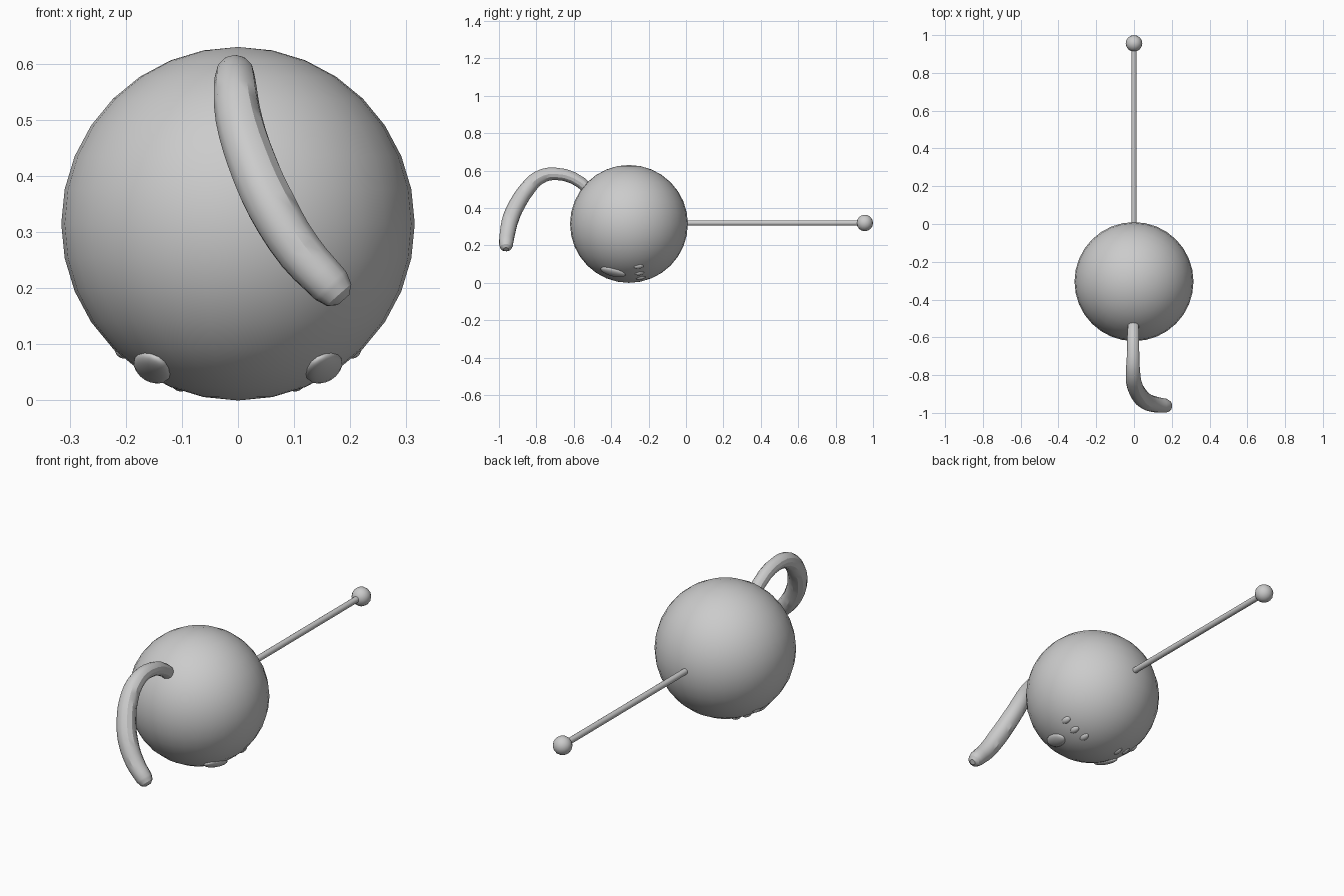
import bpy
from mathutils import Vector, Matrix

if "Cube" in bpy.data.objects:
    bpy.data.objects.remove(bpy.data.objects["Cube"], do_unlink=True)

CENTER = Vector((0, -0.305, 0.315))
RADIUS = 0.315


def finish(name):
    obj = bpy.context.object
    obj.name = name
    bpy.ops.object.shade_smooth_by_angle()
    return obj


def ball(name, location, radius, segments, rings):
    bpy.ops.mesh.primitive_uv_sphere_add(
        segments=segments, ring_count=rings, radius=radius, location=location)
    return finish(name)


def pad(name, x, y, z, size):
    """Flattened ellipsoid lying on the body, long axis running front to back."""
    normal = (Vector((x, y, z)) - CENTER).normalized()
    along = Vector((0, 1, 0))
    along = (along - normal * along.dot(normal)).normalized()
    across = along.cross(normal)
    obj = ball(name, (0, 0, 0), 1, 16, 8)
    turn = Matrix((across, along, normal)).transposed().to_4x4()
    spot = CENTER + normal * RADIUS * 0.985
    obj.matrix_world = Matrix.Translation(spot) @ turn @ Matrix.Diagonal((*size, 1))


# Round body
ball("body", CENTER, RADIUS, 32, 16)

# Thin rod with a ball on its end
bpy.ops.mesh.primitive_cylinder_add(
    vertices=16, radius=0.0145, depth=0.97, location=(0, 0.465, 0.32),
    rotation=(1.5708, 0, 0))
finish("rod")
ball("rod_ball", (0, 0.956, 0.32), 0.044, 16, 8)

# Curled tapering arm: x, y, z, radius
path = [
    (-0.003, -0.49, 0.45, 0.030),
    (-0.004, -0.56, 0.535, 0.031),
    (-0.005, -0.70, 0.583, 0.033),
    (-0.005, -0.79, 0.560, 0.038),
    (0.002, -0.85, 0.500, 0.042),
    (0.025, -0.90, 0.425, 0.044),
    (0.058, -0.935, 0.350, 0.045),
    (0.110, -0.955, 0.265, 0.042),
    (0.165, -0.962, 0.205, 0.038),
    (0.180, -0.963, 0.188, 0.030),
    (0.188, -0.963, 0.179, 0.014),
]
curve = bpy.data.curves.new("curled_arm", "CURVE")
curve.dimensions = "3D"
curve.bevel_depth = 1
curve.bevel_resolution = 4
curve.resolution_u = 3
curve.use_fill_caps = True
spline = curve.splines.new("BEZIER")
spline.bezier_points.add(len(path) - 1)
for point, (x, y, z, r) in zip(spline.bezier_points, path):
    point.co = (x, y, z)
    point.radius = r
    point.handle_left_type = point.handle_right_type = "AUTO"
arm = bpy.data.objects.new("curled_arm", curve)
bpy.context.collection.objects.link(arm)
bpy.ops.object.select_all(action="DESELECT")
arm.select_set(True)
bpy.context.view_layer.objects.active = arm
bpy.ops.object.convert(target="MESH")
finish("curled_arm")

# Paw prints under the body: one large pad and three toes per side
toes = [(0.208, -0.252, 0.086), (0.159, -0.248, 0.049), (0.105, -0.241, 0.025)]
for side, sign in (("left", 1), ("right", -1)):
    pad(f"{side}_paw_pad", sign * 0.152, -0.39, 0.06, (0.036, 0.07, 0.018))
    for i, (x, y, z) in enumerate(toes, 1):
        pad(f"{side}_toe_{i}", sign * x, y, z, (0.016, 0.027, 0.012))
